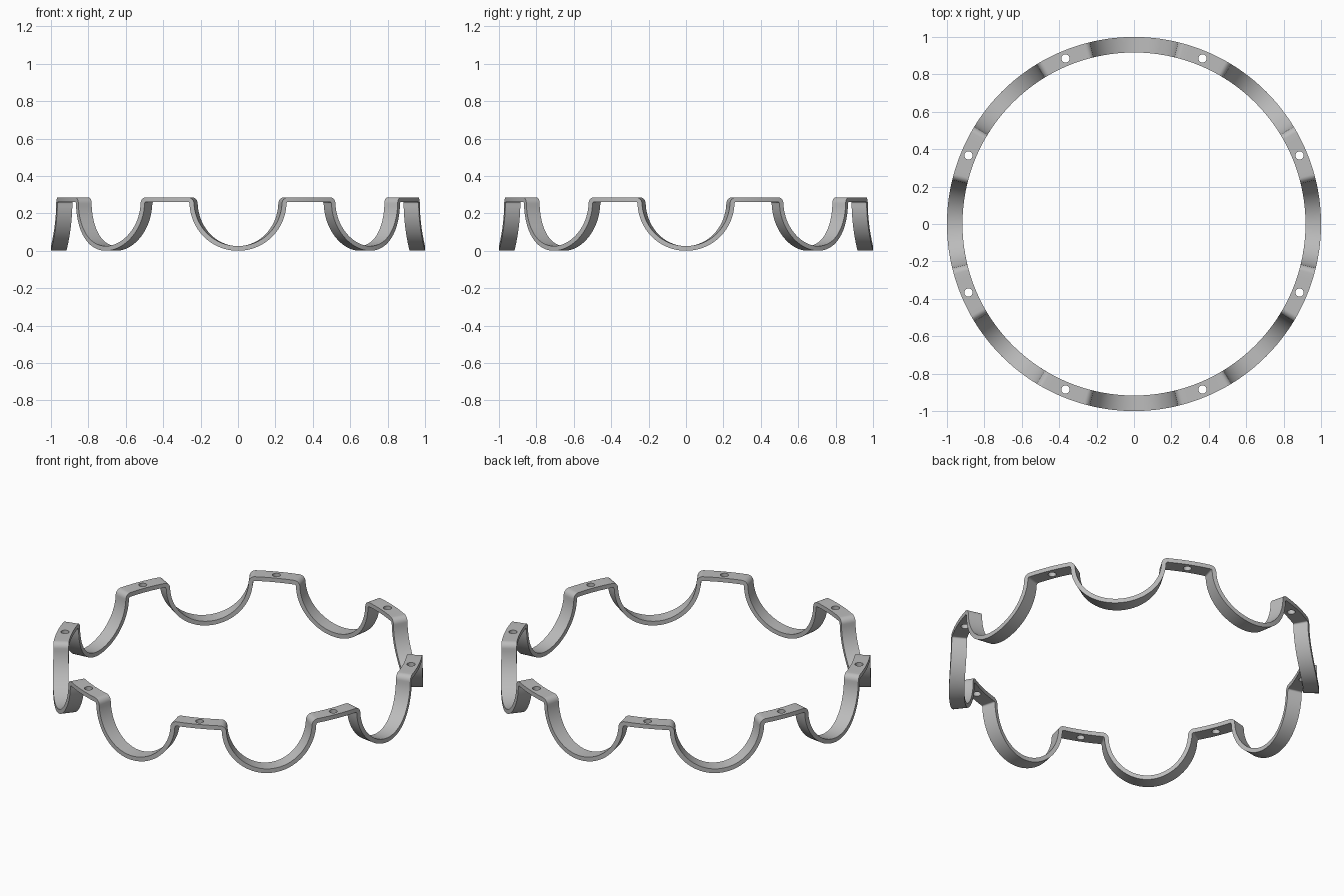
import bpy, bmesh, math
from math import sin, cos, pi

cube = bpy.data.objects.get("Cube")
if cube:
    bpy.data.objects.remove(cube, do_unlink=True)

LOBES = 8
R_OUT, R_IN = 1.0, 0.917
THICK = 0.025
HEIGHT = 0.286
ARC_R = 0.25      # scallop centreline radius
FILLET = 0.022    # centreline radius of the upper corner

steel = bpy.data.materials.new("light_grey_metal")
steel.use_nodes = True
colour = (0.5, 0.5, 0.5, 1)
steel.diffuse_color = colour
steel.node_tree.nodes["Principled BSDF"].inputs["Base Color"].default_value = colour


def half_lobe():
    """Strip centreline from scallop bottom to tab middle: (u, z, normal u, normal z)."""
    centre_z = ARC_R + THICK / 2
    top_z = HEIGHT - THICK / 2
    fz = top_z - FILLET
    fu = math.sqrt((ARC_R + FILLET) ** 2 - (fz - centre_z) ** 2)
    phi = math.atan2(fz - centre_z, fu)
    pts = []
    for i in range(25):                       # scallop arc
        a = -pi / 2 + (phi + pi / 2) * i / 24
        pts.append((ARC_R * cos(a), centre_z + ARC_R * sin(a), -cos(a), -sin(a)))
    for i in range(1, 9):                     # rounded corner
        b = phi + pi + (pi / 2 - phi - pi) * i / 8
        pts.append((fu + FILLET * cos(b), fz + FILLET * sin(b), cos(b), sin(b)))
    for i in range(1, 5):                     # flat tab
        pts.append((fu + (pi / LOBES - fu) * i / 4, top_z, 0, 1))
    return pts


# Scalloped band: strip profile wrapped radially around the ring
half = half_lobe()
lobe = [(-u, z, -nu, nz) for u, z, nu, nz in reversed(half[1:-1])] + half
bm = bmesh.new()
sections = []
for k in range(LOBES):
    turn = k * 2 * pi / LOBES - pi / 2
    for u, z, nu, nz in lobe:
        corners = []
        for r, side in ((R_IN, -1), (R_OUT, -1), (R_OUT, 1), (R_IN, 1)):
            ang = turn + u + side * nu * THICK / 2
            corners.append(bm.verts.new((r * cos(ang), r * sin(ang),
                                         z + side * nz * THICK / 2)))
        sections.append(corners)
for i, a in enumerate(sections):
    b = sections[(i + 1) % len(sections)]
    for j in range(4):
        n = (j + 1) % 4
        bm.faces.new((a[j], a[n], b[n], b[j]))
bmesh.ops.recalc_face_normals(bm, faces=bm.faces)
mesh = bpy.data.meshes.new("scalloped_band")
bm.to_mesh(mesh)
bm.free()
mesh.materials.append(steel)
band = bpy.data.objects.new("scalloped_band", mesh)
bpy.context.collection.objects.link(band)

# Screw holes through the middle of each tab
bm = bmesh.new()
for k in range(LOBES):
    ang = (k + 0.5) * 2 * pi / LOBES
    made = bmesh.ops.create_cone(bm, cap_ends=True, segments=24, radius1=0.022,
                                 radius2=0.022, depth=0.1)
    bmesh.ops.translate(bm, verts=made["verts"],
                        vec=(0.958 * cos(ang), 0.958 * sin(ang), HEIGHT))
cut_mesh = bpy.data.meshes.new("hole_cutter")
bm.to_mesh(cut_mesh)
bm.free()
cut_mesh.materials.append(steel)
cutter = bpy.data.objects.new("hole_cutter", cut_mesh)
cutter.hide_render = True
bpy.context.collection.objects.link(cutter)

mod = band.modifiers.new("screw_holes", "BOOLEAN")
mod.operation = "DIFFERENCE"
mod.solver = "EXACT"
mod.object = cutter
bpy.ops.object.select_all(action="DESELECT")
band.select_set(True)
bpy.context.view_layer.objects.active = band
bpy.ops.object.modifier_apply(modifier=mod.name)
bpy.data.objects.remove(cutter, do_unlink=True)
bpy.ops.object.shade_smooth_by_angle(angle=math.radians(35))
